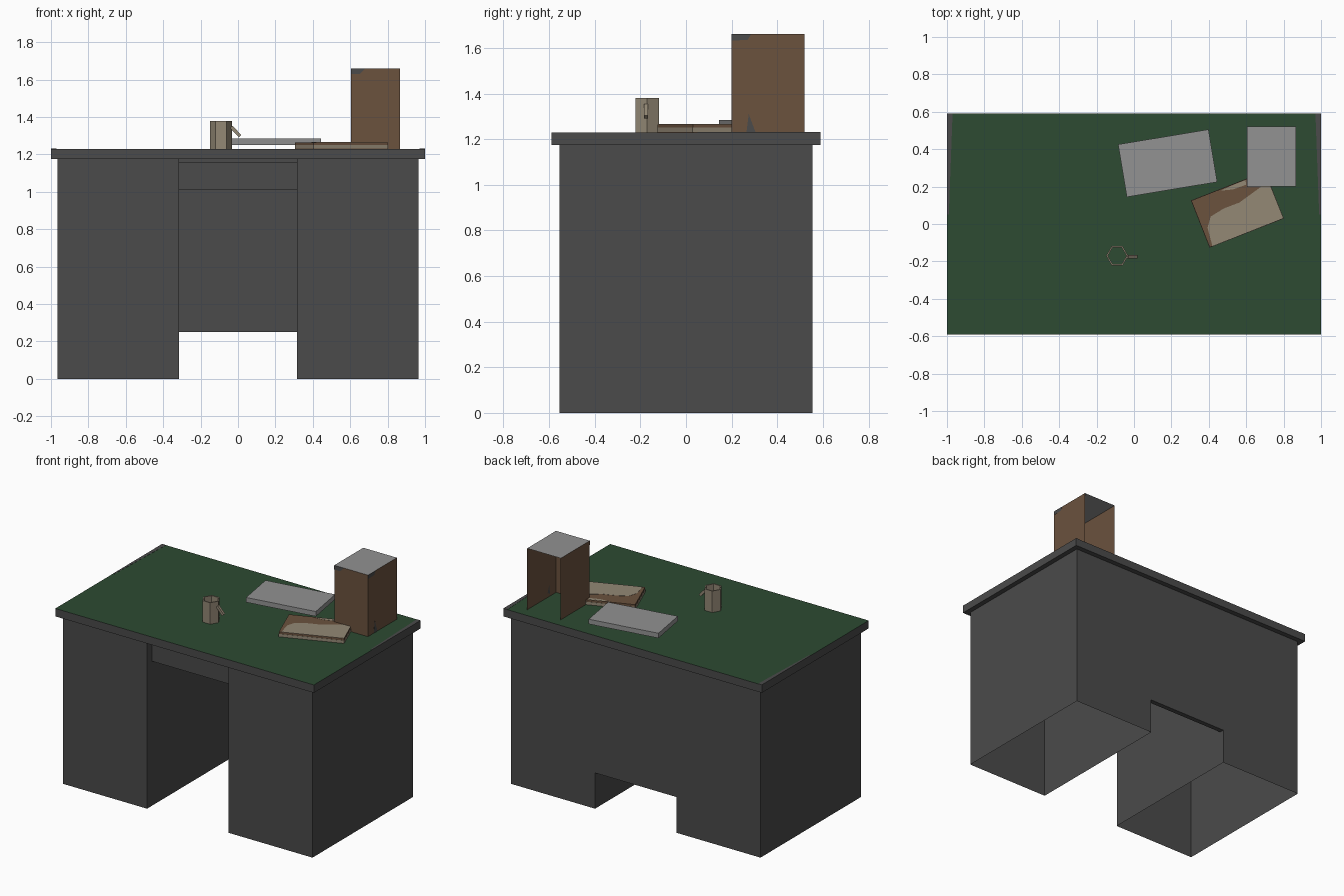
import bpy, bmesh
from math import radians, cos, pi
from mathutils import Vector, Matrix

cube = bpy.data.objects.get("Cube")
if cube:
    bpy.data.objects.remove(cube, do_unlink=True)


def material(name, *rgb):
    m = bpy.data.materials.new(name)
    m.use_nodes = True
    m.diffuse_color = (*rgb, 1)
    m.node_tree.nodes["Principled BSDF"].inputs["Base Color"].default_value = (*rgb, 1)
    return m


GREY = material("dark grey", 0.069, 0.069, 0.069)
GREEN = material("felt green", 0.026, 0.069, 0.032)
PALE = material("light grey", 0.287, 0.287, 0.287)
BROWN = material("brown", 0.147, 0.084, 0.048)
CREAM = material("cream", 0.292, 0.246, 0.178)


def finish(name, bm, *mats):
    mesh = bpy.data.meshes.new(name)
    bm.to_mesh(mesh)
    bm.free()
    for m in mats:
        mesh.materials.append(m)
    obj = bpy.data.objects.new(name, mesh)
    bpy.context.collection.objects.link(obj)
    return obj


def box(name, center, size, mats, turn=0, open_sides=(), top_slot=0):
    """Box turned about z; sides whose normal is listed are left open."""
    bm = bmesh.new()
    bmesh.ops.create_cube(bm, size=1)
    bm.normal_update()
    for f in bm.faces:
        if f.normal.z > 0.5:
            f.material_index = top_slot
    gone = [f for f in bm.faces if any(f.normal.dot(Vector(n)) > 0.9 for n in open_sides)]
    if gone:
        bmesh.ops.delete(bm, geom=gone, context="FACES")
    bmesh.ops.transform(bm, verts=bm.verts, matrix=Matrix.LocRotScale(
        Vector(center), Matrix.Rotation(radians(turn), 3, "Z"), Vector(size)))
    return finish(name, bm, *mats)


def plate(name, points, mat, push):
    """Thin patch raised from a surface along push."""
    bm = bmesh.new()
    face = bm.faces.new([bm.verts.new(p) for p in points])
    new = bmesh.ops.extrude_face_region(bm, geom=[face])["geom"]
    bmesh.ops.translate(bm, vec=push, verts=[v for v in new if isinstance(v, bmesh.types.BMVert)])
    bmesh.ops.recalc_face_normals(bm, faces=bm.faces)
    return finish(name, bm, mat)


DOWN, UP, BACK = (0, 0, -1), (0, 0, 1), (0, 1, 0)
TOP = 1.23

# Desk: hollow pedestals, rear panel, drawer and felt-covered top
for side, label in ((1, "left"), (-1, "right")):
    box(label + "_pedestal", (0.64 * side, 0, 0.5875), (0.65, 1.11, 1.175), [GREY],
        open_sides=(DOWN, UP))
box("rear_panel", (0, 0.538, 0.7125), (0.63, 0.034, 0.925), [GREY])
box("drawer", (0, 0, 1.085), (0.63, 1.0, 0.15), [GREY])
box("desk_top", (0, 0, 1.2025), (2, 1.18, 0.055), [GREY, GREEN], top_slot=1)

# Worn slivers at the rear corners of the felt
for side, label in ((1, "left"), (-1, "right")):
    plate(label + "_worn_edge", [(side, 0.59, TOP), (0.97 * side, 0.59, TOP),
          (0.99 * side, 0.05, TOP), (side, 0.05, TOP)], GREY, (0, 0, 0.001))

# Upright cabinet, open at the back and underneath
box("cabinet", (0.735, 0.36, 1.445), (0.26, 0.32, 0.43), [BROWN, PALE],
    open_sides=(DOWN, BACK), top_slot=1)
plate("cabinet_front_patch", [(0.605, 0.2, 1.66), (0.605, 0.2, 1.63), (0.65, 0.2, 1.63),
      (0.68, 0.2, 1.66)], GREY, (0, -0.001, 0))
plate("cabinet_side_patch", [(0.865, 0.2, 1.66), (0.865, 0.2, 1.632), (0.275, 0.2, 1.632)][:2] +
      [(0.865, 0.27, 1.635), (0.865, 0.285, 1.66)], GREY, (0.001, 0, 0))
plate("cabinet_side_nick", [(0.865, 0.265, TOP), (0.865, 0.305, TOP), (0.865, 0.275, 1.31)],
      GREY, (0.001, 0, 0))

# Pale slab resting just above the felt
box("slab", (0.18, 0.325, 1.267), (0.49, 0.285, 0.034), [PALE], turn=9.4)

# Folder with light pages and stained cover
center = Vector((0.5525, 0.0775, 0))
box("folder", center + Vector((0, 0, 1.2475)), (0.424, 0.269, 0.035), [BROWN], turn=21.4)
box("folder_pages", center + Vector((0, 0, 1.241)), (0.427, 0.272, 0.02), [CREAM], turn=21.4)
COVER = 1.265
large = [(0.42, -0.12), (0.80, 0.03), (0.72, 0.23), (0.66, 0.185), (0.564, 0.115),
         (0.48, 0.083), (0.41, 0.04), (0.393, -0.02)]
small = [(0.463, 0.178), (0.53, 0.185), (0.60, 0.21), (0.596, 0.235), (0.52, 0.205)]
for name, outline in (("large_cover_stain", large), ("small_cover_stain", small)):
    plate(name, [(x, y, COVER) for x, y in outline], CREAM, (0, 0, 0.001))

# Six-sided mug: open tube with a slanted handle
bm = bmesh.new()
bmesh.ops.create_cone(bm, cap_ends=False, segments=6, radius1=0.059, radius2=0.059, depth=0.15,
                      matrix=Matrix.Translation((-0.09, -0.17, 1.305)) @ Matrix.Rotation(pi / 6, 4, "Z"))
# point two of the six corners along x
corner = max(bm.verts, key=lambda v: v.co.x)
if corner.co.x + 0.09 < 0.059 * cos(pi / 12):
    bmesh.ops.rotate(bm, verts=bm.verts, cent=(-0.09, -0.17, 0), matrix=Matrix.Rotation(pi / 6, 3, "Z"))
mug = finish("mug", bm, CREAM)
wall = mug.modifiers.new("wall", "SOLIDIFY")
wall.thickness, wall.offset = 0.009, -1
handle = box("mug_handle", (0, 0, 0), (0.068, 0.017, 0.018), [CREAM])
handle.location = (-0.012, -0.175, 1.322)
handle.rotation_euler.y = radians(47)
